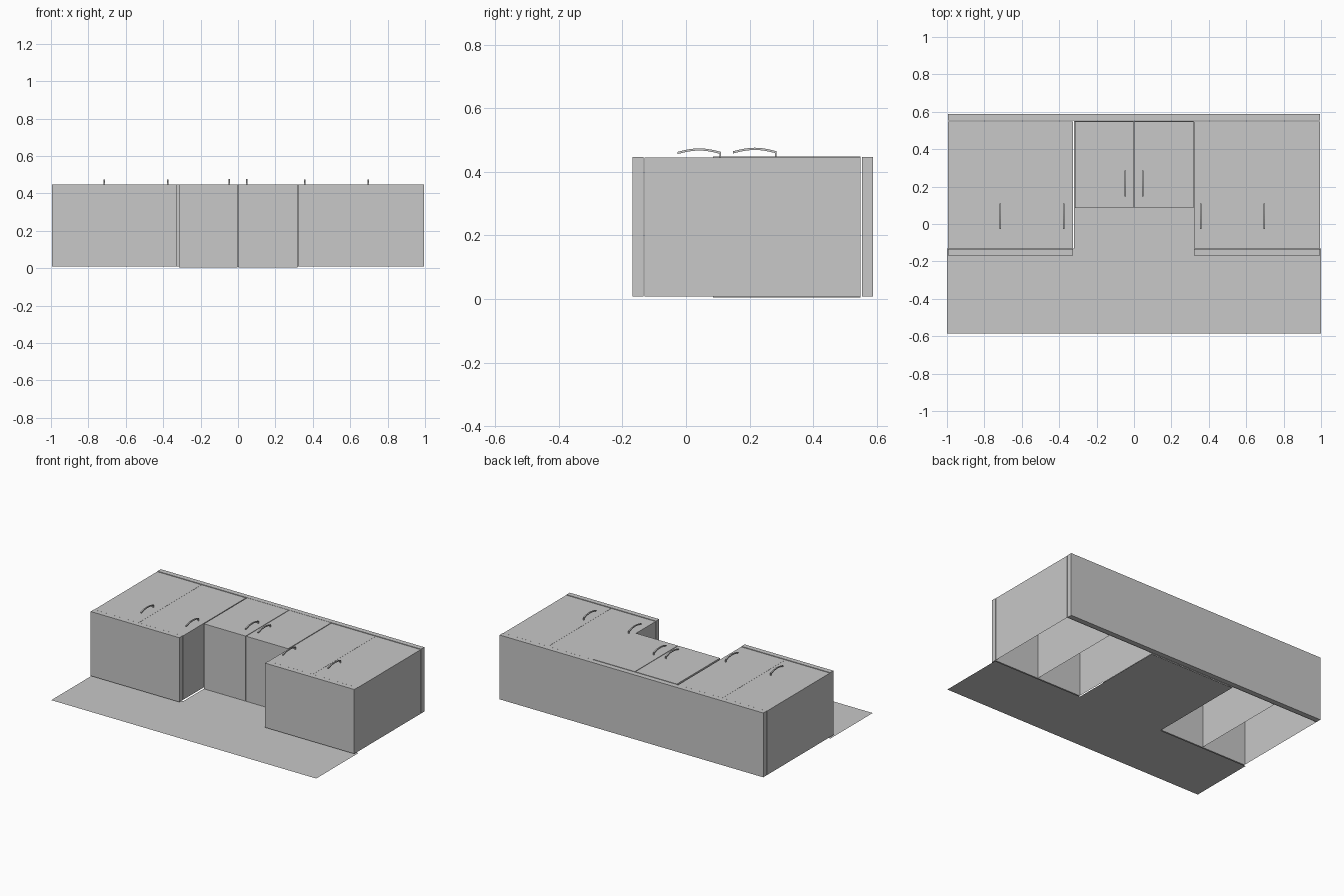
import bpy, bmesh, math

if "Cube" in bpy.data.objects:
    bpy.data.objects.remove(bpy.data.objects["Cube"])

grey = bpy.data.materials.new("plain_grey")
grey.diffuse_color = (0.58, 0.58, 0.58, 1)
grey.use_nodes = True
grey.node_tree.nodes["Principled BSDF"].inputs["Base Color"].default_value = grey.diffuse_color


def finish(name, bm):
    me = bpy.data.meshes.new(name)
    bm.to_mesh(me)
    bm.free()
    me.materials.append(grey)
    ob = bpy.data.objects.new(name, me)
    bpy.context.collection.objects.link(ob)
    return ob


def add_box(bm, x, y, z, open_back=False):
    verts = bmesh.ops.create_cube(bm, size=1)["verts"]
    for v in verts:
        v.co = [(r[0] + r[1]) / 2 + c * (r[1] - r[0]) for r, c in zip((x, y, z), v.co)]
    if open_back:
        faces = [f for f in {f for v in verts for f in v.link_faces} if f.normal.z < -0.5
                 or all(abs(v.co.z - z[0]) < 1e-6 for v in f.verts)]
        bmesh.ops.delete(bm, geom=faces, context='FACES_ONLY')


def box(name, x, y, z, open_back=False):
    bm = bmesh.new()
    add_box(bm, x, y, z, open_back)
    return finish(name, bm)


# flat wall panel, with the open-backed cabinets left uncovered
bm = bmesh.new()
outline = [(-1, -0.585), (1, -0.585), (1, -0.13), (0.322, -0.13),
           (0.322, 0.552), (-0.322, 0.552), (-0.322, -0.13), (-1, -0.13)]
bm.faces.new([bm.verts.new((x, y, 0)) for x, y in outline])
finish("wall_panel", bm)

# tall side cabinets, shells open at the back
for i, x in enumerate([(-0.995, -0.66), (-0.659, -0.325), (0.321, 0.655), (0.656, 0.995)]):
    box(f"side_cabinet_{i + 1}", x, (-0.13, 0.549), (0.008, 0.445), True)

# short middle cabinets
for i, x in enumerate([(-0.316, -0.002), (0.002, 0.319)]):
    box(f"middle_cabinet_{i + 1}", x, (0.085, 0.549), (0.004, 0.448), True)

# trim along the top edge and under the side cabinets
box("crown_trim", (-0.995, 0.995), (0.553, 0.588), (0.008, 0.447))
for side, x in (("left", (-0.995, -0.325)), ("right", (0.321, 0.995))):
    box(f"lower_trim_{side}", x, (-0.168, -0.134), (0.008, 0.447))


def handle(name, x, y0, z0):
    # arched bar with a mounting foot at its upper end
    length, rise, w, t, n = 0.137, 0.011, 0.004, 0.007, 10
    bm = bmesh.new()
    rings = []
    for i in range(n + 1):
        u = i / n
        y, z = y0 + u * length, z0 + rise * math.sin(math.pi * u)
        rings.append([bm.verts.new((x + dx, y, z + dz))
                      for dx, dz in ((-w, 0), (w, 0), (w, t), (-w, t))])
    for a, b in zip(rings, rings[1:]):
        for k in range(4):
            bm.faces.new((a[k], a[(k + 1) % 4], b[(k + 1) % 4], b[k]))
    bm.faces.new(rings[0][::-1])
    bm.faces.new(rings[-1])
    add_box(bm, (x - w, x + w), (y0 + length - 0.005, y0 + length), (0.445, z0 + 0.003))
    bmesh.ops.recalc_face_normals(bm, faces=bm.faces)
    finish(name, bm)


for i, x in enumerate((-0.715, -0.375, 0.357, 0.697)):
    handle(f"side_handle_{i + 1}", x, -0.027, 0.456)
for i, x in enumerate((-0.046, 0.047)):
    handle(f"middle_handle_{i + 1}", x, 0.148, 0.458)
